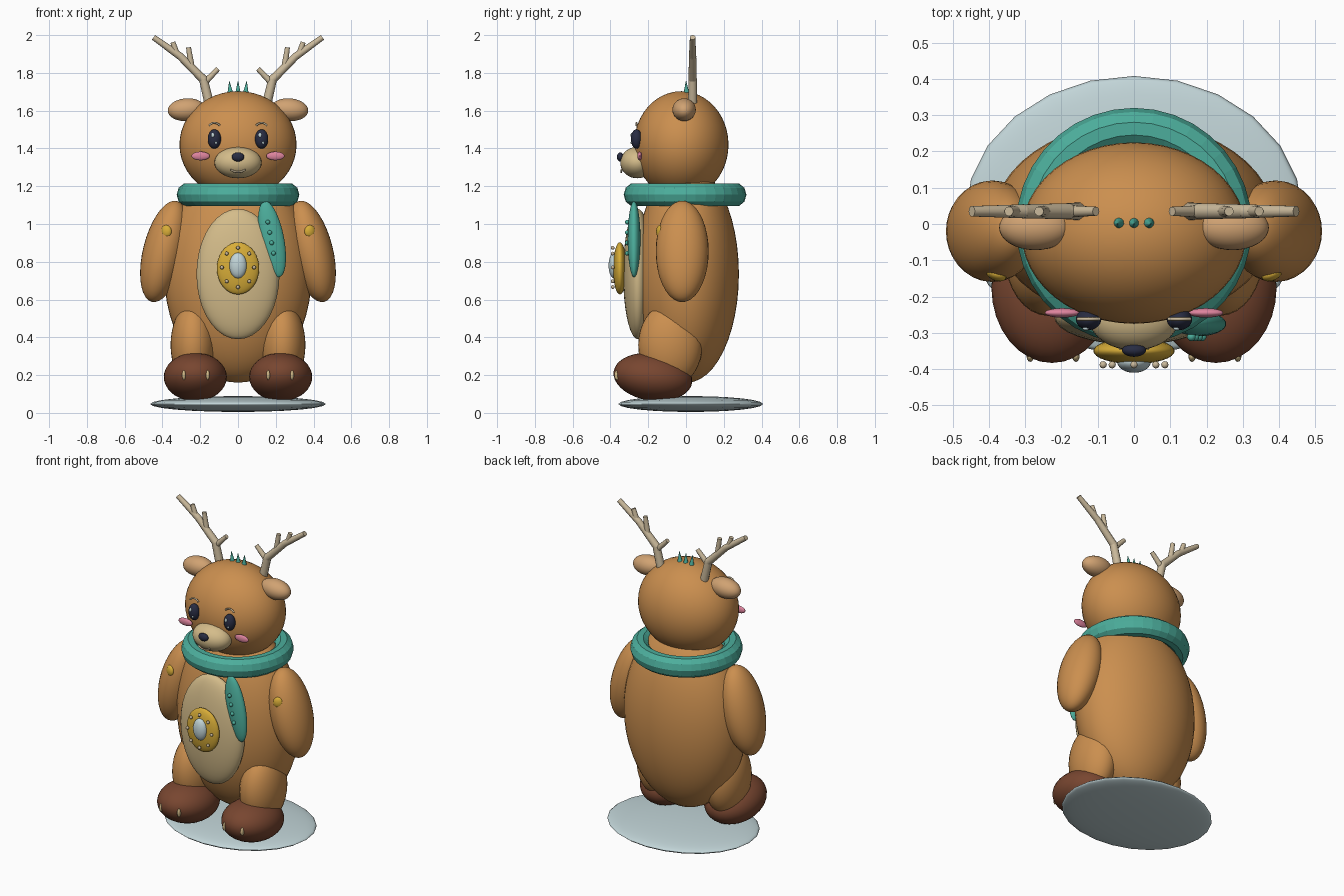
import bpy, math
from mathutils import Vector

if "Cube" in bpy.data.objects:
    bpy.data.objects.remove(bpy.data.objects["Cube"])


def mat(name, r, g, b):
    m = bpy.data.materials.new(name)
    lin = [((c / 255 + 0.055) / 1.055) ** 2.4 for c in (r, g, b)]
    m.diffuse_color = (*lin, 1)
    m.use_nodes = True
    m.node_tree.nodes["Principled BSDF"].inputs["Base Color"].default_value = m.diffuse_color
    return m


FUR = mat("fur_brown", 203, 143, 79)
FOOT = mat("foot_brown", 120, 70, 48)
TEAL = mat("scarf_teal", 76, 174, 156)
CREAM = mat("belly_cream", 212, 188, 138)
BONE = mat("antler_bone", 202, 185, 155)
GOLD = mat("gold", 216, 173, 56)
PINK = mat("cheek_pink", 222, 132, 158)
NAVY = mat("eye_navy", 40, 44, 66)
PALE = mat("pale_blue", 194, 213, 216)
TAN = mat("ear_tan", 208, 162, 114)


def finish(name, m, smooth=True):
    o = bpy.context.object
    o.name = name
    o.data.materials.append(m)
    if smooth:
        bpy.ops.object.shade_smooth()
    return o


def ball(name, loc, size, m, rot=(0, 0, 0), seg=32, rings=18):
    bpy.ops.mesh.primitive_uv_sphere_add(segments=seg, ring_count=rings, location=loc,
                                         rotation=[math.radians(a) for a in rot])
    bpy.context.object.scale = size
    return finish(name, m)


def stick(name, a, b, r1, r2, m, sides=10):
    a, b = Vector(a), Vector(b)
    d = b - a
    bpy.ops.mesh.primitive_cone_add(vertices=sides, radius1=r1, radius2=r2, depth=d.length,
                                    location=(a + b) / 2,
                                    rotation=d.to_track_quat('Z', 'Y').to_euler())
    o = finish(name, m, False)
    bpy.ops.object.shade_smooth_by_angle(angle=math.radians(50))
    return o


def tube(name, pts, r, m):
    # bevelled curve line for brows and mouth
    c = bpy.data.curves.new(name, 'CURVE')
    c.dimensions = '3D'
    c.bevel_depth = r
    c.bevel_resolution = 2
    c.use_fill_caps = True
    s = c.splines.new('POLY')
    s.points.add(len(pts) - 1)
    for p, q in zip(s.points, pts):
        p.co = (*q, 1)
    o = bpy.data.objects.new(name, c)
    bpy.context.collection.objects.link(o)
    c.materials.append(m)


# stand, torso, head
ball("base_disc", (0, 0.025, 0.047), (0.465, 0.383, 0.042), PALE, seg=24, rings=12)
ball("body", (0, 0.005, 0.735), (0.39, 0.275, 0.575), FUR, seg=48, rings=24)
ball("belly_patch", (0, -0.255, 0.735), (0.22, 0.078, 0.345), CREAM)
ball("head", (0, -0.025, 1.42), (0.31, 0.25, 0.283), FUR, seg=48, rings=24)

# scarf ring, hanging tail and studs
bpy.ops.mesh.primitive_torus_add(location=(0, -0.005, 1.155), major_radius=0.268,
                                 minor_radius=0.057, major_segments=36, minor_segments=10)
bpy.context.object.scale = (1, 1, 1.1)
finish("scarf_ring", TEAL, False)
ball("scarf_tail", (0.18, -0.275, 0.92), (0.064, 0.034, 0.205), TEAL, (0, -11, 0))
for i in range(4):
    ball("scarf_stud", (0.158 + 0.01 * i, -0.311, 1.01 - 0.055 * i), (0.012,) * 3, TEAL,
         seg=12, rings=8)

# medallion with gem and rivets
ball("medallion", (0, -0.35, 0.765), (0.112, 0.036, 0.138), GOLD)
ball("medallion_gem", (0, -0.38, 0.78), (0.046, 0.03, 0.068), PALE)
for i in range(8):
    a = i * math.pi / 4
    ball("medallion_rivet", (0.085 * math.cos(a), -0.388, 0.77 + 0.104 * math.sin(a)),
         (0.01,) * 3, BONE, seg=12, rings=8)

# muzzle, nose, mouth
ball("muzzle", (0, -0.258, 1.325), (0.125, 0.09, 0.083), CREAM)
ball("nose", (0, -0.348, 1.355), (0.033, 0.018, 0.024), NAVY)
tube("mouth", [(x / 100, -0.343 + 1.5 * (x / 100) ** 2, 1.275 + 8 * (x / 100) ** 2)
               for x in range(-4, 5)], 0.005, BONE)

# three hair spikes
for x in (-0.04, 0, 0.04):
    stick("hair_spike", (x, 0.003, 1.68), (x * 1.15, 0.0, 1.757), 0.018, 0.001, TEAL)

# mirrored parts
for s, side in ((-1, "left"), (1, "right")):
    ball(f"arm_{side}", (s * 0.39, -0.02, 0.855), (0.113, 0.14, 0.275), FUR, (0, -s * 14, 0))
    ball(f"arm_spot_{side}", (s * 0.38, -0.138, 0.96), (0.03, 0.018, 0.034), GOLD,
         (0, 0, s * 22), 20, 12)
    ball(f"leg_{side}", (s * 0.237, -0.083, 0.36), (0.12, 0.17, 0.222), FUR)
    ball(f"foot_{side}", (s * 0.226, -0.175, 0.19), (0.167, 0.21, 0.126), FOOT, (-8, 0, 0))
    for x in (0.16, 0.286):
        ball(f"claw_{side}", (s * x, -0.365, 0.2), (0.01, 0.015, 0.026), CREAM, seg=12, rings=8)
    ball(f"ear_{side}", (s * 0.272, -0.01, 1.605), (0.1, 0.062, 0.06), TAN, (0, s * 4, 0))

    # face details
    ball(f"eye_{side}", (s * 0.125, -0.262, 1.45), (0.035, 0.03, 0.051), NAVY)
    ball(f"eye_glint_{side}", (s * 0.125 - 0.008, -0.288, 1.47), (0.009, 0.006, 0.012), PALE,
         seg=12, rings=8)
    ball(f"eye_glint_small_{side}", (s * 0.125 + 0.008, -0.288, 1.43), (0.006, 0.005, 0.007),
         PALE, seg=12, rings=8)
    ball(f"cheek_{side}", (s * 0.198, -0.245, 1.36), (0.048, 0.013, 0.023), PINK)
    tube(f"brow_{side}", [(s * 0.125 + t * 0.01, -0.262, 1.536 - 0.0017 * t * t)
                          for t in range(-3, 4)], 0.005, BONE)

    # antler: main beam and tines
    y = 0.035
    beam = [(0.153, 1.64, 0.025), (0.183, 1.765, 0.023), (0.305, 1.887, 0.02),
            (0.447, 1.988, 0.015)]
    for (x1, z1, r1), (x2, z2, r2) in zip(beam, beam[1:]):
        stick(f"antler_beam_{side}", (s * x1, y, z1), (s * x2, y, z2), r1, r2, BONE)
    for x, z, r in ((0.183, 1.765, 0.023), (0.305, 1.887, 0.02)):
        ball(f"antler_joint_{side}", (s * x, y, z), (r,) * 3, BONE, seg=12, rings=8)
    for x1, z1, x2, z2 in ((0.175, 1.75, 0.105, 1.822), (0.245, 1.825, 0.262, 1.935),
                           (0.325, 1.9, 0.345, 1.963)):
        stick(f"antler_tine_{side}", (s * x1, y, z1), (s * x2, y, z2), 0.017, 0.013, BONE)
